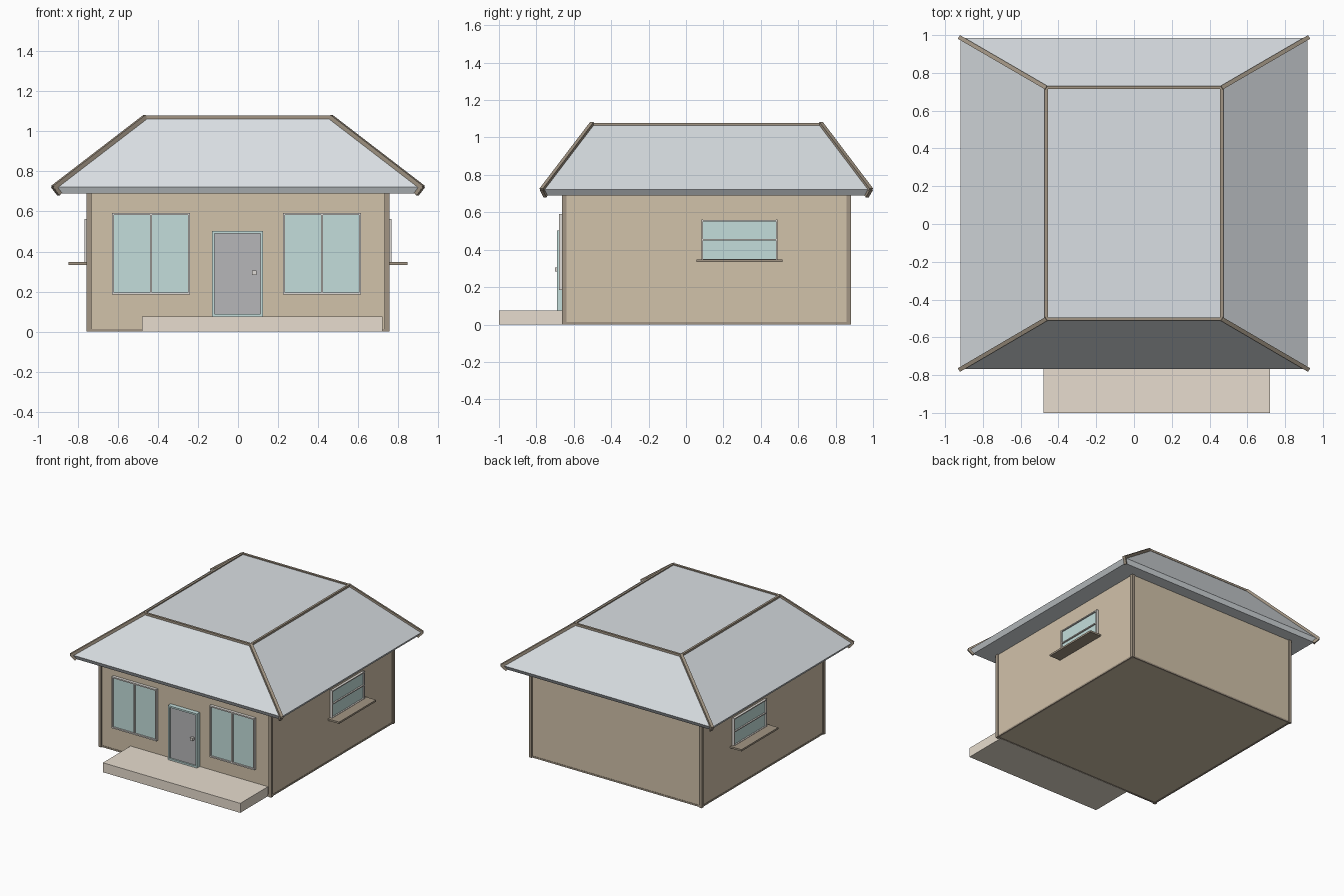
import bpy, bmesh
from mathutils import Vector

if "Cube" in bpy.data.objects:
    bpy.data.objects.remove(bpy.data.objects["Cube"])


def mat(name, r, g, b):
    m = bpy.data.materials.new(name)
    m.diffuse_color = (r, g, b, 1)
    m.use_nodes = True
    m.node_tree.nodes["Principled BSDF"].inputs["Base Color"].default_value = m.diffuse_color
    return m


WALL = mat("tan_plaster", 0.64, 0.54, 0.40)
TRIM = mat("dark_wood", 0.36, 0.30, 0.23)
ROOF = mat("roof_grey_blue", 0.70, 0.74, 0.77)
GLASS = mat("teal_glass", 0.55, 0.73, 0.71)
FRAME = mat("pale_frame", 0.74, 0.71, 0.67)
DOOR = mat("door_grey", 0.47, 0.47, 0.48)
STONE = mat("porch_stone", 0.80, 0.72, 0.62)


def finish(name, bm, material):
    bmesh.ops.recalc_face_normals(bm, faces=bm.faces)
    me = bpy.data.meshes.new(name)
    bm.to_mesh(me)
    bm.free()
    me.materials.append(material)
    ob = bpy.data.objects.new(name, me)
    bpy.context.collection.objects.link(ob)
    return ob


def box(name, x, y, z, material):
    """Axis-aligned box from (min, max) ranges."""
    bm = bmesh.new()
    bmesh.ops.create_cube(bm, size=1)
    for v in bm.verts:
        v.co = [(r[0] + r[1]) / 2 + c * (r[1] - r[0]) for c, r in zip(v.co, (x, y, z))]
    return finish(name, bm, material)


def beam(name, a, b, w, material=TRIM):
    """Square bar between two points."""
    a, b = Vector(a), Vector(b)
    bm = bmesh.new()
    bmesh.ops.create_cube(bm, size=1)
    bmesh.ops.scale(bm, vec=((b - a).length + w * 0.5, w, w), verts=bm.verts)
    ob = finish(name, bm, material)
    ob.location = (a + b) / 2
    ob.rotation_euler = (b - a).to_track_quat('X', 'Z').to_euler()
    return ob


def ring(x, y0, y1, z):
    return [Vector(p) for p in ((-x, y0, z), (x, y0, z), (x, y1, z), (-x, y1, z))]


# Wall block and porch slab
box("walls", (-0.747, 0.747), (-0.655, 0.873), (0.004, 0.70), WALL)
box("porch", (-0.48, 0.72), (-1.0, -0.65), (0, 0.075), STONE)

# Hipped roof: soffit, slanted fascia, slopes and flat top
rings = [ring(0.893, -0.752, 0.967, 0.69),
         ring(0.918, -0.768, 0.985, 0.722),
         ring(0.465, -0.503, 0.722, 1.07)]
bm = bmesh.new()
vs = [[bm.verts.new(p) for p in r] for r in rings]
bm.faces.new(vs[0])
bm.faces.new(vs[2])
for lo, hi in zip(vs, vs[1:]):
    for i in range(4):
        j = (i + 1) % 4
        bm.faces.new((lo[i], lo[j], hi[j], hi[i]))
finish("roof", bm, ROOF)

# Roof trims: top edges, hips and fascia corners
for i in range(4):
    beam("roof_top_trim", rings[2][i], rings[2][(i + 1) % 4], 0.017)
    beam("roof_hip_trim", rings[1][i], rings[2][i], 0.022)
    beam("roof_corner_trim", rings[0][i], rings[1][i], 0.02)

# Corner posts and base trims
base = ring(0.743, -0.651, 0.869, 0.008)
for i, p in enumerate(base):
    box("corner_post", (p.x - 0.012, p.x + 0.012), (p.y - 0.012, p.y + 0.012), (0, 0.695), TRIM)
    beam("base_trim", p, base[(i + 1) % 4], 0.013)

# Front windows with two panes each
T = 0.01
for cx in (-0.435, 0.42):
    x0, x1, z0, z1 = cx - 0.195, cx + 0.195, 0.185, 0.592
    fy = (-0.678, -0.65)
    box("front_window_glass", (x0 + T, x1 - T), (-0.666, -0.65), (z0 + T, z1 - T), GLASS)
    for x in (x0, cx - T / 2, x1 - T):
        box("front_window_stile", (x, x + T), fy, (z0, z1), FRAME)
    for z in (z0, z1 - T):
        box("front_window_rail", (x0 + T, x1 - T), fy, (z, z + T), FRAME)

# Door with teal frame and knob
D = 0.013
box("door_panel", (-0.118, 0.113), (-0.677, -0.65), (0.085, 0.491), DOOR)
for x in (-0.13, 0.125 - D):
    box("door_jamb", (x, x + D), (-0.69, -0.65), (0.075, 0.503), GLASS)
for z in (0.075, 0.503 - D):
    box("door_rail", (-0.13 + D, 0.125 - D), (-0.69, -0.65), (z, z + D), GLASS)
box("door_knob", (0.07, 0.092), (-0.70, -0.67), (0.284, 0.305), FRAME)


# Side windows with a middle bar and deep sill, mirrored left and right
for s in (1, -1):
    def sx(a, b):
        return tuple(sorted((s * a, s * b)))
    y0, y1, z0, z1 = 0.082, 0.49, 0.342, 0.562
    box("side_window_glass", sx(0.74, 0.755), (y0 + T, y1 - T), (z0, z1 - T), GLASS)
    for y in (y0, y1 - T):
        box("side_window_stile", sx(0.74, 0.766), (y, y + T), (z0, z1), FRAME)
    for z in (z0, 0.45, z1 - T):
        box("side_window_rail", sx(0.74, 0.766), (y0 + T, y1 - T), (z, z + T * 0.8), FRAME)
    box("side_window_sill", sx(0.74, 0.845), (0.055, 0.515), (0.333, 0.347), TRIM)
